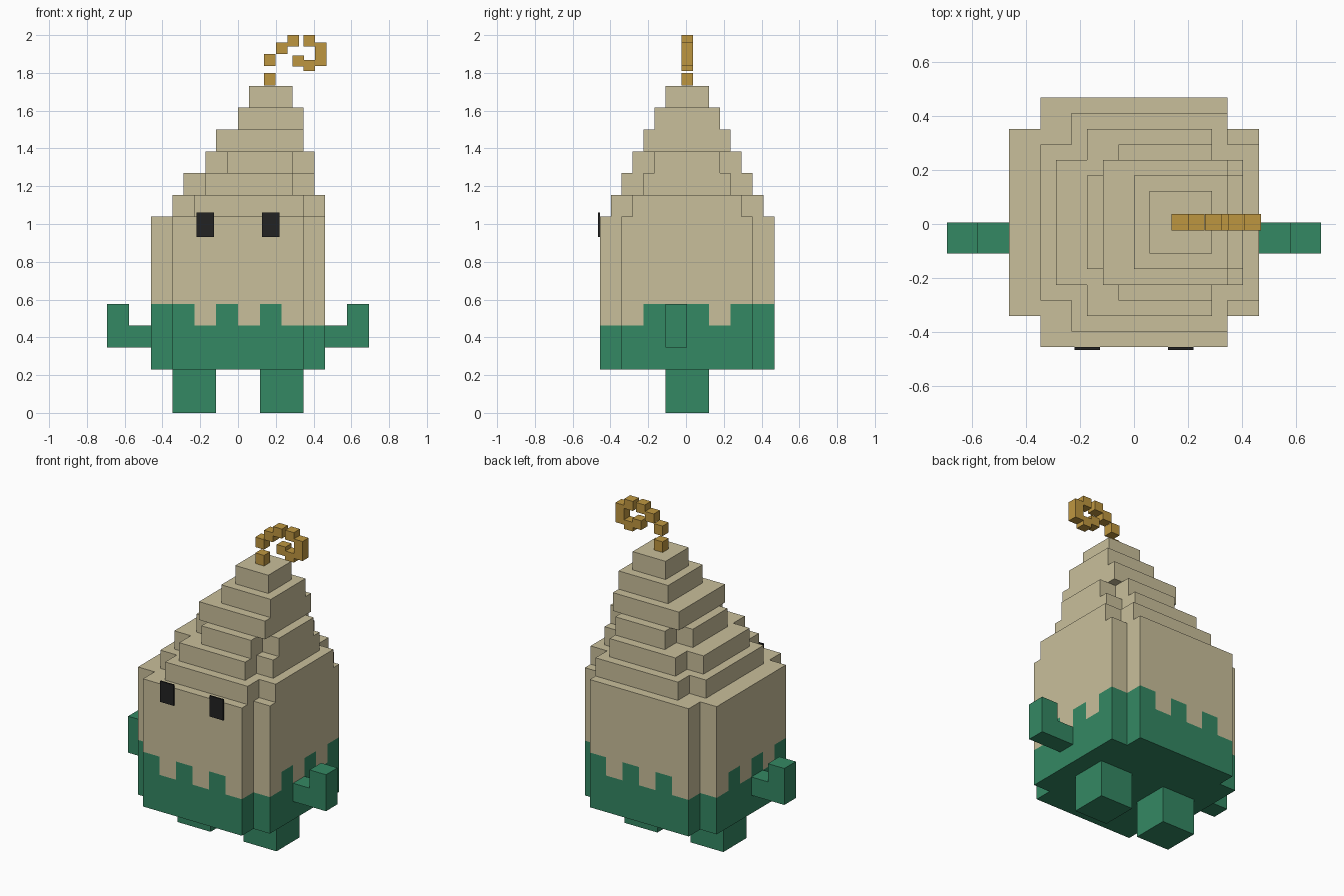
import bpy, bmesh, math

if "Cube" in bpy.data.objects:
    bpy.data.objects.remove(bpy.data.objects["Cube"])

U = 0.1154          # block unit
CY = 0.006          # body centre in y


def material(name, rgb):
    m = bpy.data.materials.new(name)
    m.diffuse_color = (*rgb, 1)
    m.use_nodes = True
    m.node_tree.nodes["Principled BSDF"].inputs["Base Color"].default_value = m.diffuse_color
    return m


TAN = material("tan", (0.584, 0.521, 0.328))
GREEN = material("green", (0.034, 0.246, 0.125))
GOLD = material("gold", (0.515, 0.305, 0.051))
BLACK = material("black", (0.016, 0.016, 0.016))


def prism(name, outline, levels, mats, rule=None):
    """Stack a counter-clockwise outline (block units) through the given heights."""
    bm = bmesh.new()
    rings = [[bm.verts.new((x * U, y * U + CY, z * U)) for x, y in outline] for z in levels]
    n = len(outline)
    for a, b in zip(rings, rings[1:]):
        for i in range(n):
            j = (i + 1) % n
            bm.faces.new((a[i], a[j], b[j], b[i]))
    bm.faces.new(rings[0][::-1])
    bm.faces.new(rings[-1])
    bm.normal_update()
    if rule:
        for f in bm.faces:
            c = f.calc_center_median()
            f.material_index = rule(c.x / U, (c.y - CY) / U, c.z / U, f.normal)
    me = bpy.data.meshes.new(name)
    bm.to_mesh(me)
    bm.free()
    for m in mats:
        me.materials.append(m)
    ob = bpy.data.objects.new(name, me)
    bpy.context.collection.objects.link(ob)
    return ob


def rect(x0, x1, y0, y1):
    return [(x0, y0), (x1, y0), (x1, y1), (x0, y1)]


def plus(x0, x1, y):
    """Rectangle with one-unit square notches in its corners."""
    a, b, w = x0 + 1, x1 - 1, y - 1
    return [(a, -y), (b, -y), (b, -w), (x1, -w), (x1, w), (b, w),
            (b, y), (a, y), (a, w), (x0, w), (x0, -w), (a, -w)]


def subdivide(outline):
    """Split every outline edge into one-unit steps."""
    pts = []
    for (ax, ay), (bx, by) in zip(outline, outline[1:] + outline[:1]):
        n = round(math.hypot(bx - ax, by - ay))
        pts += [(ax + (bx - ax) * i / n, ay + (by - ay) * i / n) for i in range(n)]
    return pts


def body_colour(x, y, z, normal):
    """Green below, tan above, toothed band between them (1 = green)."""
    if z < 4:
        return 1
    if z > 5:
        return 0
    if abs(x) > 2.9 and abs(y) > 2.9:                 # notched corners
        return int(x * y > 0)
    if abs(normal.y) > 0.5:
        t = x if normal.y < 0 else -x
    else:
        t = y if normal.x < 0 else -y
    return int(math.floor(t) in (-4, -3, -1, 1))


# Body
prism("body", subdivide(plus(-4, 4, 4)), [2, 4, 5, 9], [TAN, GREEN], body_colour)

# Stepped pointed head, leaning to the right
tiers = [plus(-3, 4, 3.5), plus(-2.5, 3.5, 3), plus(-1.5, 3.5, 2.5),
         rect(-1, 3, -2, 2), rect(0, 3, -1.5, 1.5), rect(0.5, 2.5, -1, 1)]
for i, outline in enumerate(tiers):
    prism(f"head_tier_{i + 1}", outline, [9 + i, 10 + i], [TAN])

# Legs, arms and eyes on both sides
for side, s in (("left", -1), ("right", 1)):
    def span(a, b):
        return sorted((s * a, s * b))
    prism(f"{side}_leg", rect(*span(1, 3), -1, 1), [0, 2], [GREEN])
    prism(f"{side}_arm", rect(*span(4, 5), -1, 0), [3, 4], [GREEN])
    prism(f"{side}_hand", rect(*span(5, 6), -1, 0), [3, 5], [GREEN])
    prism(f"{side}_eye", rect(*span(1.09, 1.91), -4.085, -4), [8.06, 9.2], [BLACK])

# Curled sprout made of small blocks: x start, bottom, top
curl = [(0.138, 1.733, 1.80), (0.138, 1.837, 1.90), (0.20, 1.90, 1.96),
        (0.263, 1.94, 2.0), (0.347, 1.94, 2.0), (0.408, 1.837, 1.96),
        (0.347, 1.81, 1.868), (0.288, 1.835, 1.893)]
W = 0.061
for i, (x, z0, z1) in enumerate(curl):
    h = W / 2 / U
    prism(f"sprout_block_{i + 1}", rect(x / U, (x + W) / U, -h, h), [z0 / U, z1 / U], [GOLD])
